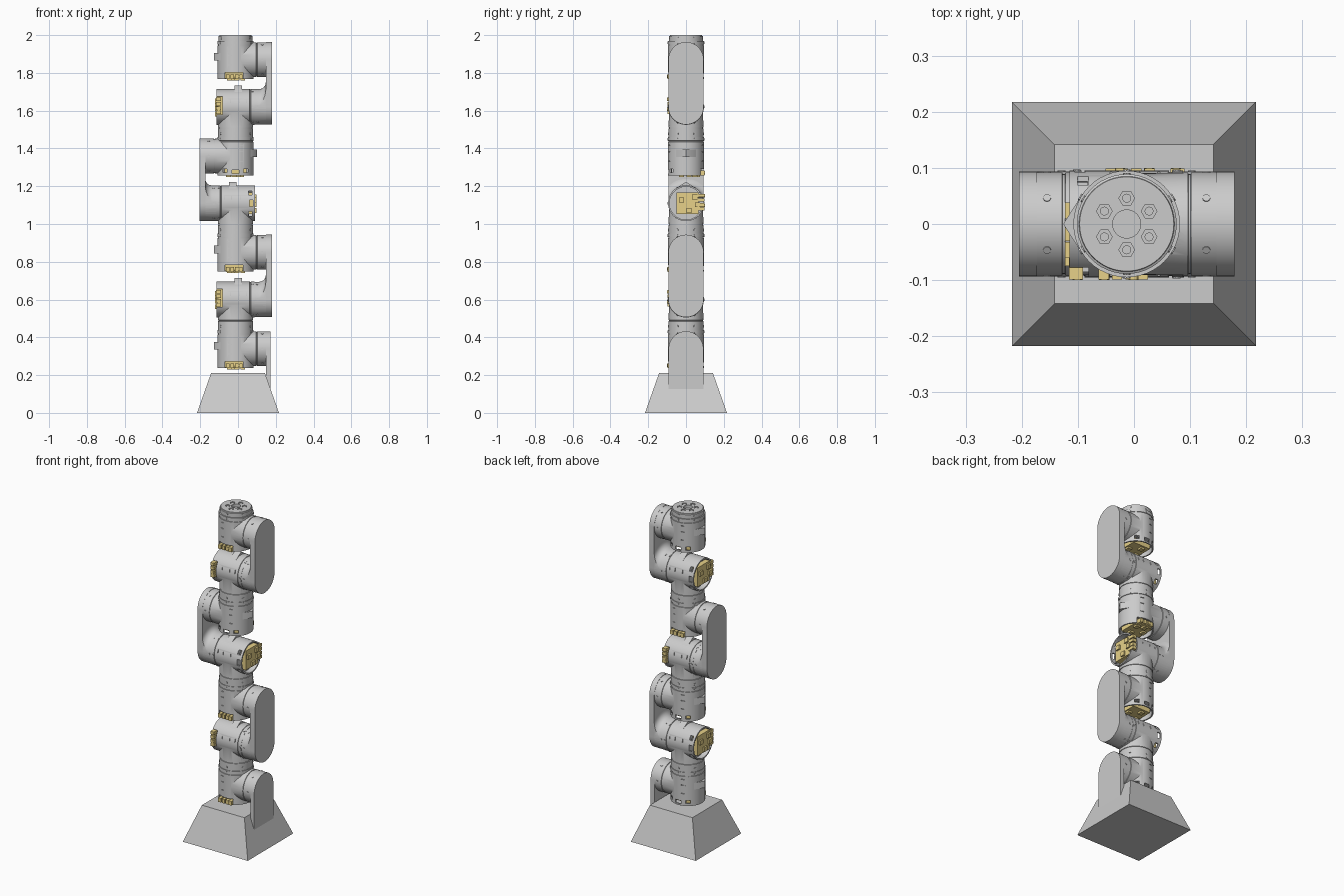
import bpy, bmesh
from math import pi, cos, sin, radians
from mathutils import Matrix, Vector

if "Cube" in bpy.data.objects:
    bpy.data.objects.remove(bpy.data.objects["Cube"])

CX, R = -0.013, 0.095          # arm axis offset, housing radius
I = Matrix.Identity(4)
TO_X = Matrix.Rotation(pi / 2, 4, 'Y')   # turns local z into x


def link_obj(name, mesh, matrix=I):
    ob = bpy.data.objects.new(name, mesh)
    bpy.context.collection.objects.link(ob)
    ob.matrix_world = matrix
    return ob


def finish(bm, name):
    bmesh.ops.recalc_face_normals(bm, faces=bm.faces)
    me = bpy.data.meshes.new(name)
    bm.to_mesh(me)
    bm.free()
    return me


def lathe(bm, prof, m=I, seg=48):
    rings = []
    for r, z in prof:
        n = 1 if r == 0 else seg
        rings.append([bm.verts.new(m @ Vector((r * cos(2 * pi * i / seg), r * sin(2 * pi * i / seg), z)))
                      for i in range(n)])
    for a, b in zip(rings, rings[1:]):
        for i in range(seg):
            j = (i + 1) % seg
            if len(a) == 1:
                bm.faces.new((a[0], b[i], b[j]))
            elif len(b) == 1:
                bm.faces.new((a[i], b[0], a[j]))
            else:
                bm.faces.new((a[i], b[i], b[j], a[j]))


def cyl(bm, r, z0, z1, m=I, seg=48):
    lathe(bm, [(0, z0), (r, z0), (r, z1), (0, z1)], m, seg)


def box(bm, x0, x1, y0, y1, z0, z1):
    m = Matrix.Translation(((x0 + x1) / 2, (y0 + y1) / 2, (z0 + z1) / 2))
    bmesh.ops.create_cube(bm, size=1, matrix=m @ Matrix.Diagonal((x1 - x0, y1 - y0, z1 - z0, 1)))


def prism(bm, pts, z0, z1, m=I):
    lo = [bm.verts.new(m @ Vector((x, y, z0))) for x, y in pts]
    hi = [bm.verts.new(m @ Vector((x, y, z1))) for x, y in pts]
    bm.faces.new(lo)
    bm.faces.new(hi)
    for i in range(len(pts)):
        j = (i + 1) % len(pts)
        bm.faces.new((lo[i], lo[j], hi[j], hi[i]))


def make(fn):
    bm = bmesh.new()
    fn(bm)
    return finish(bm, "part")


def boolean(mesh, other, op):
    a, b = link_obj("work", mesh), link_obj("cutter", other)
    b.hide_render = True
    mod = a.modifiers.new("b", 'BOOLEAN')
    mod.object, mod.operation, mod.solver = b, op, 'EXACT'
    bpy.context.view_layer.update()
    out = bpy.data.meshes.new_from_object(a.evaluated_get(bpy.context.evaluated_depsgraph_get()))
    bpy.data.objects.remove(a)
    bpy.data.objects.remove(b)
    return out


def combine(name, *meshes):
    bm = bmesh.new()
    for me in meshes:
        bm.from_mesh(me)
    me = finish(bm, name)
    me.shade_smooth()
    me.set_sharp_from_angle(angle=radians(30))
    return me


def screws(bm, d, r, m=I):
    for k in range(6):
        rot = Matrix.Rotation(radians(30 + 60 * k), 4, 'Z')
        cyl(bm, 0.007, r - 0.01, r + 0.002, m @ Matrix.Translation((0, 0, d)) @ rot @ TO_X, 10)


def groove(z, r):
    return [(r, z - 0.003), (r - 0.003, z - 0.002), (r - 0.003, z + 0.002), (r, z + 0.003)]


# joint housing: main cylinder with a side boss, open electronics end at the bottom
def cuts(bm):
    cyl(bm, 0.087, -0.2, -0.07)                                  # recess
def cable_notch(bm):
    box(bm, -0.055, 0.04, -0.12, -0.06, -0.2, -0.068)
def slots(bm):
    box(bm, -0.018, 0.018, 0.07, 0.12, -0.093, -0.073)           # back window
    for x in (-0.065, 0.045):
        box(bm, x, x + 0.022, 0.05, 0.12, -0.088, -0.068)
    for z in (-0.03, 0.02, 0.055):                               # shallow vents
        for s in (-1, 1):
            box(bm, -0.05, -0.02, *sorted((s * 0.085, s * 0.12)), z, z + 0.004)

main = make(lambda bm: lathe(bm, [(0, -0.102), (R, -0.102)] + groove(0.078, R) + [(R, 0.1), (0, 0.1)]))
boss = make(lambda bm: lathe(bm, [(0, 0), (0.09, 0)] + groove(0.112, 0.092) + [(0.092, 0.16), (0, 0.16)], TO_X))
shell = boolean(main, boss, 'UNION')
for f in (cuts, cable_notch, slots):
    shell = boolean(shell, make(f), 'DIFFERENCE')


def trims(bm):
    screws(bm, 0.142, 0.092, TO_X)
    screws(bm, 0.089, R)
    prism(bm, [(-0.05, -0.07), (-0.08, -0.052), (-0.11, -0.005), (-0.113, 0), (-0.11, 0.005),
               (-0.08, 0.052), (-0.05, 0.07)], -0.005, 0.035)    # pointed lug

housing = combine("joint_housing", shell, make(trims))


# electronics block with plugs
def electronics(bm):
    box(bm, -0.058, 0.058, -0.065, 0.05, -0.1, -0.068)
    for x in (-0.05, -0.026, -0.002, 0.02):
        box(bm, x, x + 0.018, -0.099, -0.06, -0.103, -0.078)
    for x, y in ((-0.045, -0.06), (-0.005, -0.075), (0.025, -0.03), (-0.03, 0.01)):
        box(bm, x, x + 0.026, y, y + 0.028, -0.11, -0.09)
    for x in (-0.04, 0.012):
        cyl(bm, 0.009, -0.098, -0.06, Matrix.Translation((x, 0, -0.088)) @ Matrix.Rotation(pi / 2, 4, 'X')
            @ Matrix.Translation((0, 0, 0.16)), 12)

circuit = combine("electronics", make(electronics))
gold = bpy.data.materials.new("gold")
gold.diffuse_color = (0.8, 0.64, 0.25, 1)
gold.use_nodes = True
gold.node_tree.nodes["Principled BSDF"].inputs["Base Color"].default_value = gold.diffuse_color
circuit.materials.append(gold)


# link between two joints; local origin at the lower joint, plate on +x
def stadium(length, r, n=24):
    """outline in (y, z)"""
    up = [(r * cos(pi * i / n), length + r * sin(pi * i / n)) for i in range(n + 1)]
    return up + [(-y, length - z) for y, z in up]

YZ_X = Matrix(((0, 0, 1, 0), (1, 0, 0, 0), (0, 1, 0, 0), (0, 0, 0, 1)))


def link(length):
    flare = [(0.094 + 0.035 * (1 - cos(t)), 0.125 + 0.035 * sin(t)) for t in [pi / 2 * i / 6 for i in range(7)]]
    foot = make(lambda bm: lathe(bm, [(0, 0.1), (0.094, 0.1)] + flare + [(0, 0.16)], TO_X))
    tall = make(lambda bm: prism(bm, stadium(length, 0.0935), 0.05, 0.25, YZ_X))
    foot = boolean(foot, tall, 'INTERSECT')                     # cove survives only towards the plate
    plate = make(lambda bm: prism(bm, stadium(length, 0.0935), 0.16, 0.192, YZ_X))
    bolts = make(lambda bm: screws(bm, 0.116, 0.093, TO_X))
    return combine("link_plate", foot, plate, bolts)


# stack the seven joints: height, lying down, turned around
joints = [(0.34, 0, 0), (0.60, 1, 0), (0.85, 0, 0), (1.11, 1, 1), (1.36, 0, 1), (1.62, 1, 0), (1.87, 0, 0)]
for i, (z, flat, turned) in enumerate(joints):
    frame = Matrix.Translation((CX, 0, z)) @ Matrix.Rotation(pi * turned, 4, 'Z')
    pose = frame @ (TO_X if flat else I)
    link_obj(f"joint_housing_{i + 1}", housing, pose)
    link_obj(f"electronics_{i + 1}", circuit, pose)
    if flat:
        link_obj(f"link_plate_{i + 1}", link(joints[i + 1][0] - z), frame)

# base pedestal and the bracket rising from it
bm = bmesh.new()
lathe(bm, [(0, 0), (0.217 * 2 ** 0.5, 0), (0.142 * 2 ** 0.5, 0.212), (0, 0.212)], Matrix.Rotation(pi / 4, 4, 'Z'), 4)
bmesh.ops.dissolve_limit(bm, angle_limit=0.01, verts=bm.verts, edges=bm.edges)
link_obj("base_pedestal", finish(bm, "base_pedestal"))
arch = stadium(0, 0.092)[:25]
side = make(lambda bm: prism(bm, [(-0.092, -0.225), (0.092, -0.225)] + arch, 0.16, 0.185, YZ_X))
link_obj("base_bracket", combine("base_bracket", side), Matrix.Translation((CX, 0, 0.34)))


# tool flange with bolt pockets on top
def pockets(bm):
    cyl(bm, 0.025, 0.012, 0.1)
    for k in range(6):
        a = radians(30 + 60 * k)
        cyl(bm, 0.014, 0.018, 0.1, Matrix.Translation((0.046 * cos(a), 0.046 * sin(a), 0)), 6)

disc = make(lambda bm: lathe(bm, [(0, 0), (0.089, 0), (0.089, 0.024), (0.085, 0.026), (0.084, 0.03), (0, 0.03)]))
disc = boolean(disc, make(pockets), 'DIFFERENCE')


def flange_bolts(bm):
    screws(bm, 0.014, 0.089)
    for k in range(6):
        a = radians(30 + 60 * k)
        cyl(bm, 0.008, 0.01, 0.027, Matrix.Translation((0.046 * cos(a), 0.046 * sin(a), 0)), 12)

link_obj("tool_flange", combine("tool_flange", disc, make(flange_bolts)), Matrix.Translation((CX, 0, 1.97)))
